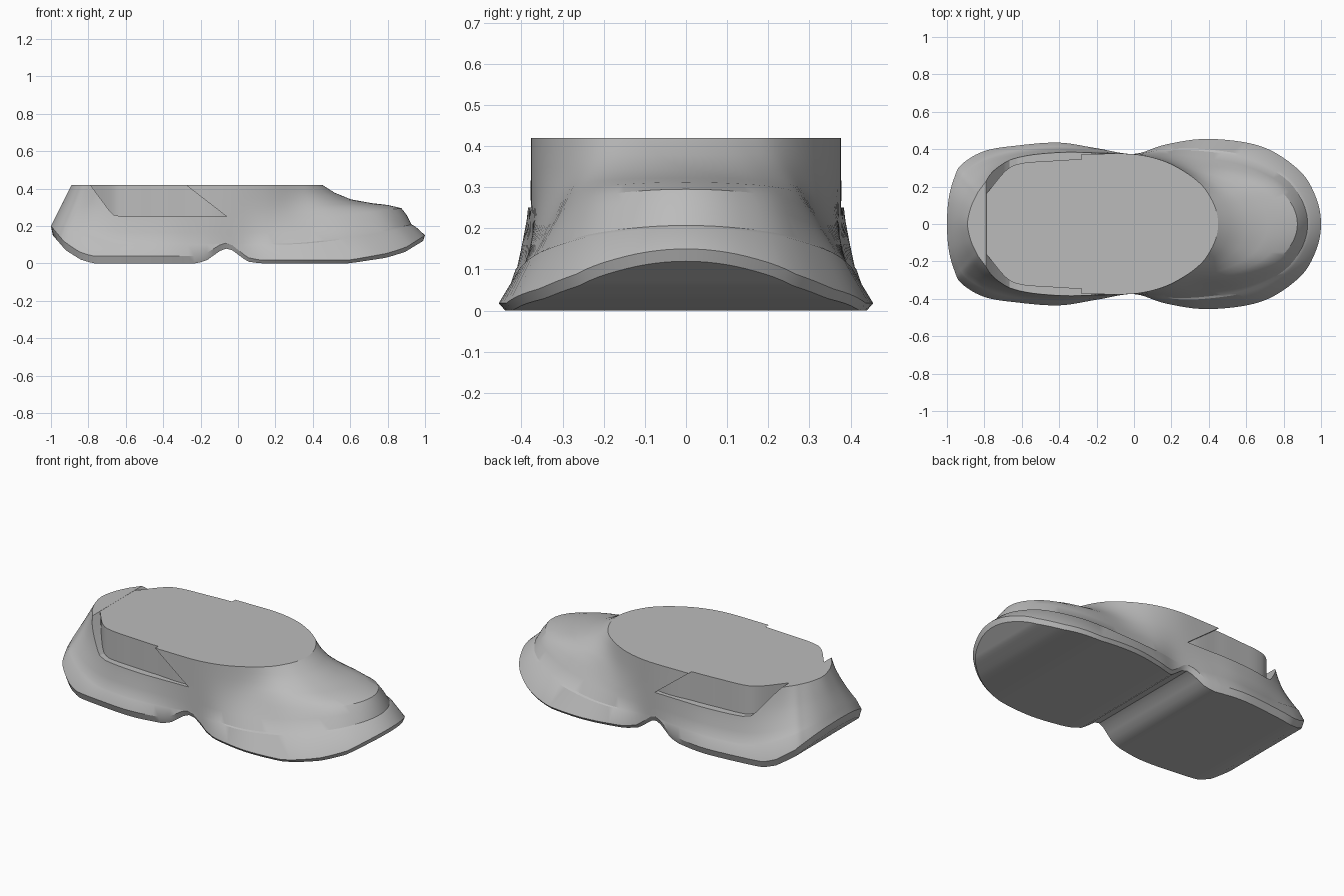
import bpy
import bmesh
import math
from mathutils import Vector

cube = bpy.data.objects.get("Cube")
if cube:
    bpy.data.objects.remove(cube, do_unlink=True)

grey = bpy.data.materials.new("plain_grey")
grey.use_nodes = True
COLOUR = (0.5, 0.5, 0.5, 1)
grey.diffuse_color = COLOUR
grey.node_tree.nodes["Principled BSDF"].inputs["Base Color"].default_value = COLOUR


def smooth_half(points, steps=6):
    """Smooth half outline whose two ends lie on the centre line."""
    pts = [Vector(p) for p in points]
    mirror = lambda p: Vector((p.x, -p.y))
    ext = [mirror(pts[1])] + pts + [mirror(pts[-2])]
    out = []
    for i in range(1, len(ext) - 2):
        a, b, c, d = ext[i - 1:i + 3]
        for k in range(steps):
            t = k / steps
            out.append(0.5 * (2 * b + (c - a) * t + (2 * a - 5 * b + 4 * c - d) * t ** 2
                              + (3 * b - a - 3 * c + d) * t ** 3))
    return out + [pts[-1]]


def ramp(table, x):
    """Straight-line lookup in a list of (x, value)."""
    for (x0, v0), (x1, v1) in zip(table, table[1:]):
        if x <= x1:
            return v0 + (v1 - v0) * max(0, (x - x0) / (x1 - x0))
    return table[-1][1]


def make_object(name, bm):
    bmesh.ops.recalc_face_normals(bm, faces=bm.faces)
    mesh = bpy.data.meshes.new(name)
    bm.to_mesh(mesh)
    bm.free()
    mesh.materials.append(grey)
    obj = bpy.data.objects.new(name, mesh)
    bpy.context.collection.objects.link(obj)
    return obj


def loft(name, half_rings):
    """Mirror each half ring across y, skin the rings and cap both ends."""
    bm = bmesh.new()
    m = len(half_rings[0])
    n = 2 * m - 2
    rings = []
    for half in half_rings:
        full = half + [(x, -y, z) for x, y, z in half[-2:0:-1]]
        rings.append([bm.verts.new(p) for p in full])
    for low, high in zip(rings, rings[1:]):
        for i in range(n):
            j = (i + 1) % n
            bm.faces.new((low[i], low[j], high[j], high[i]))
    for ring in (rings[0], rings[-1]):
        for i in range(m - 1):
            quad = [ring[i], ring[i + 1], ring[(n - i - 1) % n], ring[(n - i) % n]]
            bm.faces.new(list(dict.fromkeys(quad)))
    return make_object(name, bm)


def activate(obj):
    bpy.ops.object.select_all(action='DESELECT')
    obj.select_set(True)
    bpy.context.view_layer.objects.active = obj


# Outlines of the sole and of the flat top, heel to toe
sole = smooth_half([(-1, 0), (-.99, .14), (-.96, .25), (-.92, .32), (-.8, .39),
                    (-.62, .42), (-.4, .435), (-.2, .405), (0, .375), (.17, .425),
                    (.4, .455), (.68, .415), (.88, .29), (.97, .15), (1, 0)])
top = smooth_half([(-.89, 0), (-.875, .08), (-.85, .14), (-.82, .19), (-.74, .28),
                   (-.6, .345), (-.4, .37), (-.2, .375), (0, .373), (.15, .34),
                   (.27, .28), (.36, .21), (.41, .14), (.44, .07), (.45, 0)])

# Underside height and sole edge thickness along the length
under = [(-1, .15), (-.93, .07), (-.85, .02), (-.78, 0), (-.22, 0), (-.16, .02),
         (-.11, .06), (-.07, .08), (-.03, .07), (.05, .01), (.12, 0), (.6, 0),
         (.8, .03), (.9, .06), (1, .12)]
edge = [(-1, .05), (-.8, .04), (-.2, .04), (.1, .018), (.6, .018), (1, .03)]

# Section levels as (blend to top, height) at the toe, side and heel
levels = [((.10, .20), (.32, .10), (.14, .23)),
          ((.13, .207), (.38, .105), (.18, .24)),
          ((.18, .26), (.58, .165), (.30, .266)),
          ((.23, .295), (.75, .22), (.41, .29)),
          ((.36, .312), (.85, .27), (.55, .32)),
          ((.52, .322), (.91, .305), (.64, .34)),
          ((.72, .342), (.95, .345), (.75, .365)),
          ((.88, .378), (.98, .385), (.88, .394)),
          ((1, .42), (1, .42), (1, .42))]

rings = [[(p.x * .99, p.y * .965, ramp(under, p.x)) for p in sole],
         [(p.x, p.y, ramp(under, p.x) + ramp(edge, p.x)) for p in sole]]
for toe, side, heel in levels:
    ring = []
    for i, (p, q) in enumerate(zip(sole, top)):
        wt = max(0, (p.x - .2) / .8) ** 2
        wh = max(0, (-p.x - .6) / .4) ** 2
        s, z = (wt * a + wh * c + (1 - wt - wh) * b for a, b, c in zip(toe, side, heel))
        r = p.lerp(q, s)
        ring.append((r.x, r.y, max(z, rings[-1][i][2] + .004)))
    rings.append(ring)
for i, (x, y, z) in enumerate(rings[-1]):
    rings[-1][i] = (x, y, .42)
body = loft("shoe_body", rings)

# Side recess cut through the quarters
bm = bmesh.new()
profile = [(-.84, .5), (-.79, .42), (-.69, .285), (-.665, .26), (-.62, .25),
           (-.06, .25), (-.28, .42), (-.38, .5)]
face = bm.faces.new([bm.verts.new((x, -.6, z)) for x, z in profile])
moved = bmesh.ops.extrude_face_region(bm, geom=[face])["geom"]
bmesh.ops.translate(bm, vec=(0, 1.2, 0),
                    verts=[g for g in moved if isinstance(g, bmesh.types.BMVert)])
cutter = make_object("recess_cutter", bm)
cutter.hide_render = True
cut = body.modifiers.new("recess", 'BOOLEAN')
cut.object = cutter
cut.operation = 'DIFFERENCE'
cut.solver = 'EXACT'
activate(body)
bpy.ops.object.modifier_apply(modifier=cut.name)
bpy.data.objects.remove(cutter, do_unlink=True)

# Inner wall standing behind the recess
wall = smooth_half([(-.84, 0), (-.83, .1), (-.77, .185), (-.68, .29), (-.6, .325),
                    (-.45, .337), (-.3, .345), (-.05, .345), (.12, .2), (.16, 0)])
core = loft("inner_wall", [[(p.x, p.y, z) for p in wall] for z in (.14, .4195)])

for obj in (body, core):
    activate(obj)
    bpy.ops.object.shade_smooth_by_angle(angle=math.radians(30))
